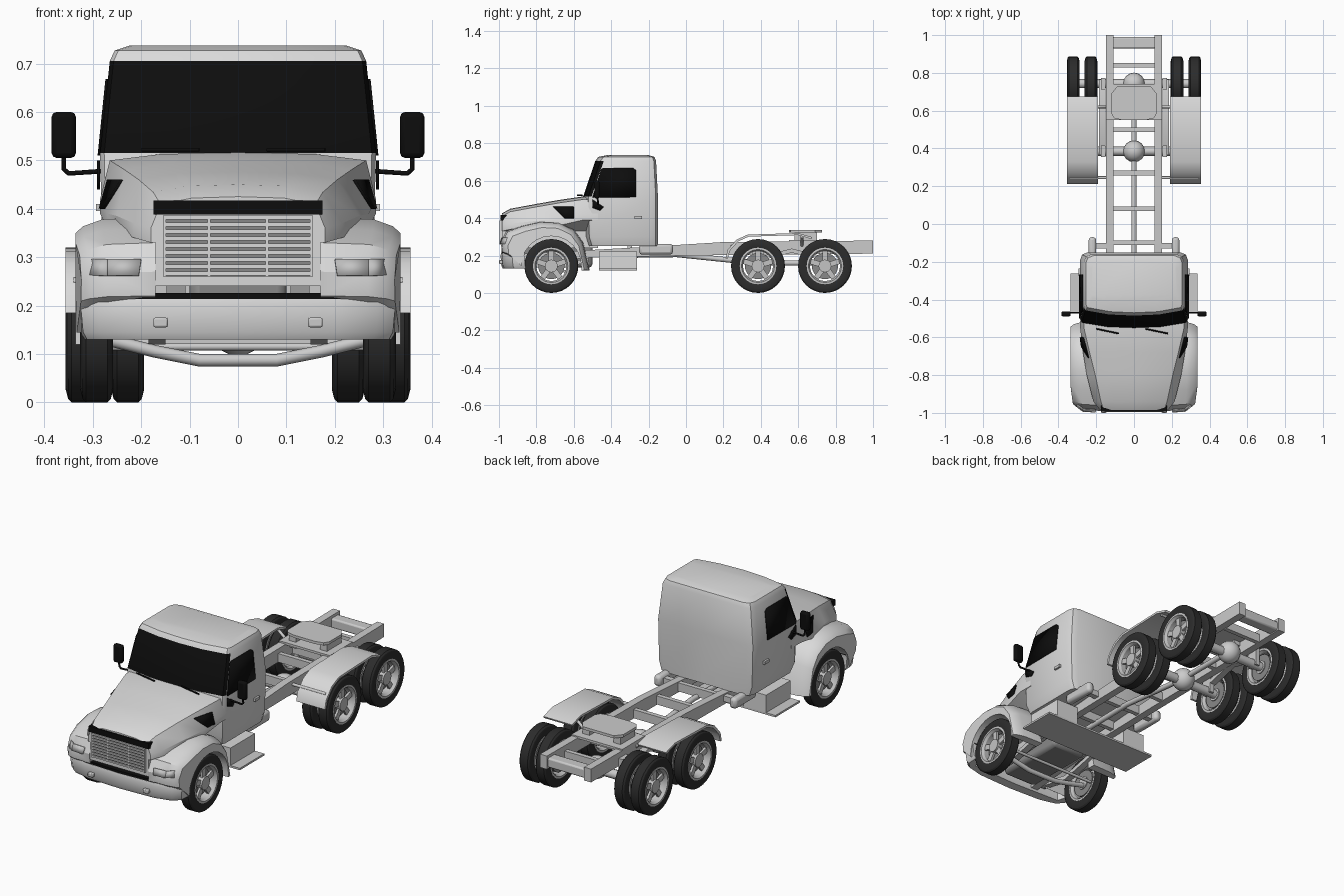
import bpy, bmesh, math
from mathutils import Matrix

old = bpy.data.objects.get("Cube")
if old:
    bpy.data.objects.remove(old)


def material(name, r, g, b):
    m = bpy.data.materials.new(name)
    m.use_nodes = True
    m.diffuse_color = (r, g, b, 1)
    m.node_tree.nodes["Principled BSDF"].inputs["Base Color"].default_value = (r, g, b, 1)
    return m


paint = material("body paint", .7, .7, .7)
steel = material("chassis steel", .6, .6, .6)
alloy = material("wheel alloy", .55, .55, .55)
shade = material("grille shadow", .25, .25, .25)
rubber = material("tyre rubber", .025, .025, .025)
black = material("black glass", .004, .004, .004)


def activate(obj):
    bpy.ops.object.select_all(action='DESELECT')
    obj.select_set(True)
    bpy.context.view_layer.objects.active = obj


def finish(name, bm, mats, rule=None, bevel=0, mirror=False, angle=30):
    bmesh.ops.recalc_face_normals(bm, faces=bm.faces)
    if rule:
        for face in bm.faces:
            face.material_index = rule(face)
    mesh = bpy.data.meshes.new(name)
    bm.to_mesh(mesh)
    bm.free()
    for m in mats if isinstance(mats, list) else [mats]:
        mesh.materials.append(m)
    obj = bpy.data.objects.new(name, mesh)
    bpy.context.collection.objects.link(obj)
    activate(obj)
    bpy.ops.object.shade_smooth_by_angle(angle=math.radians(angle))
    if bevel:
        mod = obj.modifiers.new("Bevel", 'BEVEL')
        mod.width, mod.segments = bevel, 2
    if mirror:
        obj.modifiers.new("Mirror", 'MIRROR')
    return obj


def loft(name, rings, mats, cap=True, **options):
    bm = bmesh.new()
    loops = [[bm.verts.new(p) for p in ring] for ring in rings]
    n = len(loops[0])
    for a, b in zip(loops, loops[1:]):
        for i in range(n):
            j = (i + 1) % n
            bm.faces.new((a[i], a[j], b[j], b[i]))
    if cap:
        bm.faces.new(loops[0])
        bm.faces.new(loops[-1])
    return finish(name, bm, mats, **options)


def prism(name, outline, x0, x1, mats, **options):
    return loft(name, [[(x, y, z) for y, z in outline] for x in (x0, x1)], mats, **options)


def box(name, xs, ys, zs, mats, **options):
    (y0, y1), (z0, z1) = ys, zs
    return prism(name, [(y0, z0), (y1, z0), (y1, z1), (y0, z1)], *xs, mats, **options)


def lathe(name, profile, mats, steps=32):
    turns = [math.tau * i / steps for i in range(steps)]
    rings = [[(x, r * math.cos(t), r * math.sin(t)) for t in turns] for x, r in profile]
    return loft(name, rings + rings[:1], mats, cap=False)


def panel(name, points, mats):
    bm = bmesh.new()
    bm.faces.new([bm.verts.new(p) for p in points])
    obj = finish(name, bm, mats, mirror=True)
    mod = obj.modifiers.new("Thickness", 'SOLIDIFY')
    mod.thickness, mod.offset = .006, 0


def tube(name, points, radius, mats, mirror=False):
    curve = bpy.data.curves.new(name, 'CURVE')
    curve.dimensions, curve.bevel_depth = '3D', radius
    curve.bevel_resolution, curve.use_fill_caps = 2, True
    line = curve.splines.new('POLY')
    line.points.add(len(points) - 1)
    for p, co in zip(line.points, points):
        p.co = (*co, 1)
    curve.materials.append(mats)
    obj = bpy.data.objects.new(name, curve)
    bpy.context.collection.objects.link(obj)
    activate(obj)
    bpy.ops.object.convert(target='MESH')
    if mirror:
        bpy.context.object.modifiers.new("Mirror", 'MIRROR')


def whole(half):
    return half + [(-x, y, z) for x, y, z in reversed(half) if x > 0]


# Cab shell with the windscreen chosen by direction and height
def cab_ring(z, f, b, w):
    plan = [(0, f), (w * .5, f + .006), (w * .97, f + .028), (w, f + .045), (w, b - .04),
            (w - .01, b - .012), (w - .04, b), (0, b)]
    return whole([(x, y, z) for x, y in plan])


def windscreen(face):
    return int(face.normal.y < -.3 and .52 < face.calc_center_median().z < .7)


cab = [(.25, -.53, -.15, .265), (.3, -.545, -.15, .28), (.515, -.55, -.15, .285),
       (.705, -.485, -.16, .265), (.727, -.47, -.168, .255), (.737, -.42, -.2, .225)]
loft("cab", [cab_ring(*row) for row in cab], [paint, black], rule=windscreen)

# Door glass, handle and mirror mount
glass = [(-.5, .51), (-.455, .66), (-.445, .668), (-.283, .668), (-.267, .655), (-.267, .512)]
panel("door_window", [(.287 - max(0, z - .515) * .105, y, z) for y, z in glass], black)
panel("mirror_mount", [(.288, y, z) for y, z in [(-.5, .5), (-.44, .46), (-.46, .44), (-.5, .455)]], black)
box("door_handle", (.28, .293), (-.275, -.235), (.395, .41), steel, mirror=True)


# Hood narrowing towards the nose
def hood_ring(y, top, ridge, side, low):
    return whole([(0, y, top), (ridge * .6, y, top - .003), (ridge, y, top - .016), (side, y, low),
                  (side, y, low - .03), (.17, y, .33), (.17, y, .24), (0, y, .24)])


hood = [(-.985, .425, .16, .18, .36), (-.94, .45, .175, .215, .37), (-.8, .476, .205, .25, .385),
        (-.68, .497, .235, .27, .39), (-.55, .516, .265, .285, .42), (-.47, .515, .265, .284, .42)]
loft("hood", [hood_ring(*row) for row in hood], paint, angle=25)
panel("hood_vent", [(.24, -.71, .46), (.268, -.6, .46), (.285, -.6, .4), (.278, -.65, .4)], black)

# Front fenders: an outline around the wheel arch that shrinks outwards
AXLE_Z, FRONT_Y = .144, -.72
crest = [(-.985, .22), (-.99, .27), (-.96, .33), (-.88, .36), (-.78, .383), (-.68, .378),
         (-.6, .34), (-.55, .27), (-.515, .12)]
arch = [(FRONT_Y + .16 * math.cos(math.pi * i / 12), AXLE_Z + .16 * math.sin(math.pi * i / 12))
        for i in range(13)]


def fender_ring(x, scale):
    edge = [(FRONT_Y + (y - FRONT_Y) * scale, AXLE_Z + (z - AXLE_Z) * scale) for y, z in crest]
    return [(x - max(0, -.86 - y) * (x - .17) * .8, y, z) for y, z in edge + [(-.56, .12)] + arch]


loft("front_fender", [fender_ring(*r) for r in [(.17, 1), (.28, .98), (.32, .92), (.336, .86)]],
     paint, mirror=True)
panel("inner_headlamp", [(.205, -.995, .262), (.27, -.992, .262), (.27, -.98, .295), (.2, -.984, .295)], alloy)
panel("outer_headlamp", [(.27, -.992, .262), (.305, -.965, .262), (.308, -.945, .295), (.27, -.98, .295)], alloy)

# Grille
box("grille_back", (-.152, .152), (-.989, -.98), (.26, .386), shade)
for i in range(9):
    z = .262 + i * .0145
    box("grille_bar", (-.152, .152), (-.996, -.985), (z, z + .008), paint)
for x in (-.152, -.06, .06, .152):
    box("grille_post", (x - .003, x + .003), (-.996, -.985), (.26, .386), paint)
box("grille_top_trim", (-.175, .175), (-.992, -.96), (.388, .417), black)

# Bumper wrapping round the corners
plan = [(0, -.992), (.2, -.984), (.29, -.962), (.325, -.93), (.33, -.865), (.3, -.865), (.28, -.93), (0, -.94)]


def bumper_ring(z, scale):
    return whole([(x * scale, y * (scale + 2) / 3, z) for x, y in plan])


loft("bumper", [bumper_ring(z, s) for z, s in [(.13, .96), (.145, .985), (.2, 1), (.214, .99)]], paint)
loft("bumper_gap", [bumper_ring(z, .985) for z in (.214, .226)], black)
box("tow_hook", (.145, .175), (-1, -.97), (.155, .175), steel, bevel=.004, mirror=True)

# Mirrors and wipers
box("mirror", (.335, .385), (-.49, -.462), (.505, .6), black, bevel=.01, mirror=True)
tube("mirror_arm", [(.275, -.47, .478), (.35, -.47, .473), (.36, -.47, .482), (.36, -.475, .52)], .005, black, True)
for x in (-.2, .06):
    tube("wiper", [(x, -.555, .522), (x + .12, -.58, .522)], .004, black)


# Wheels
def wheel(x, y, side):
    spot = (side * x, y, AXLE_Z)
    tyre = [(-.028, .094), (-.034, .118), (-.029, .137), (-.022, .144), (.022, .144),
            (.029, .137), (.034, .118), (.028, .094)]
    lathe("tyre", tyre, rubber).location = spot
    rim = [(-.03, .098), (.03, .098), (.031, .088), (.018, .08), (-.018, .08), (-.031, .088)]
    lathe("rim", rim, alloy).location = spot
    bm = bmesh.new()
    for i in range(5):
        turn = Matrix.Rotation(math.tau * i / 5, 4, 'X')
        bmesh.ops.create_cube(bm, size=1, matrix=turn @ Matrix.Translation((side * .01, 0, .055))
                              @ Matrix.Diagonal((.012, .028, .065, 1)))
    bmesh.ops.create_cone(bm, cap_ends=True, segments=20, radius1=.034, radius2=.034, depth=.05,
                          matrix=Matrix.Rotation(math.pi / 2, 4, 'Y'))
    finish("spokes", bm, alloy).location = spot
    drum = lathe("brake_drum", [(-.02, 0), (-.02, .07), (-.004, .07), (-.004, 0)], shade)
    drum.location = spot
    drum.scale.x = side


REAR = (.385, .743)
for side in (1, -1):
    wheel(.292, FRONT_Y, side)
    for y in REAR:
        wheel(.322, y, side)
        wheel(.228, y, side)

# Frame rails and cross members
rail = [(-.94, .15), (-.5, .19), (0, .2), (1, .21), (1, .28), (.2, .272), (-.15, .25), (-.94, .205)]
prism("frame_rail", rail, .108, .148, steel, mirror=True)
for y in (-.3, -.1, .08, .27, .5, .62, .84):
    box("cross_member", (-.11, .11), (y - .012, y + .012), (.205, .25), steel)
box("rear_cross_member", (-.13, .13), (.93, .99), (.215, .265), steel, bevel=.008)

# Axles, shafts and springs
for y in REAR:
    tube("rear_axle", [(-.31, y, AXLE_Z), (.31, y, AXLE_Z)], .024, steel)
    bm = bmesh.new()
    bmesh.ops.create_uvsphere(bm, u_segments=16, v_segments=10, radius=.058)
    finish("differential", bm, steel).location = (0, y, AXLE_Z + .01)
    box("torque_bracket", (.15, .175), (y - .03, y + .03), (.13, .25), steel, mirror=True)
tube("drive_shaft", [(0, -.4, .2), (0, -.05, .205), (0, .385, .16), (0, .743, .16)], .014, steel)
tube("front_axle", [(-.27, FRONT_Y, .13), (-.17, FRONT_Y, .105), (-.08, FRONT_Y, .087), (.08, FRONT_Y, .087),
                    (.17, FRONT_Y, .105), (.27, FRONT_Y, .13)], .013, steel)
tube("steering_link", [(-.26, -.65, .115), (.26, -.65, .115)], .008, steel)


def spring(name, y, reach, z, rise):
    top = [(y - reach, z), (y, z + rise), (y + reach, z)]
    prism(name, top + [(a, b + .022) for a, b in reversed(top)], .15, .185, steel, mirror=True)


spring("rear_spring", .565, .2, .165, .05)
spring("front_spring", FRONT_Y, .2, .165, -.045)
box("engine", (-.1, .1), (-.9, -.5), (.135, .26), shade, bevel=.02)

# Steps below the doors and tanks behind the cab
box("step_plate", (-.336, .336), (-.465, -.262), (.12, .13), steel)
box("step_box", (.15, .282), (-.465, -.262), (.13, .222), paint, mirror=True)
box("air_tank", (.2, .24), (-.25, -.07), (.205, .262), steel, bevel=.015, mirror=True)
box("tank_bracket", (.14, .21), (-.13, -.1), (.215, .245), steel, mirror=True)

# Rear fenders with brackets
cover = [(.212, .185), (.222, .23), (.27, .285), (.33, .312), (.6, .32), (.675, .298)]
lining = [(.67, .288), (.6, .309), (.335, .301), (.28, .276), (.234, .225), (.224, .185)]
prism("rear_fender", cover + lining, .19, .356, paint, mirror=True)
for y, z in ((.245, .25), (.62, .3)):
    tube("fender_bracket", [(.14, y, .25), (.2, y, z), (.34, y, z)], .008, steel, True)

# Coupling plate on its pedestal
deck = [(.06, .55), (.105, .56), (.12, .585), (.12, .69), (.09, .728), (0, .728)]
loft("coupling_plate", [whole([(0, .55, z)] + [(x, y, z) for x, y in deck]) for z in (.322, .336)], steel)
box("coupling_pedestal", (.07, .11), (.58, .7), (.25, .322), steel, mirror=True)
box("coupling_base", (-.148, .148), (.55, .74), (.272, .284), steel)
